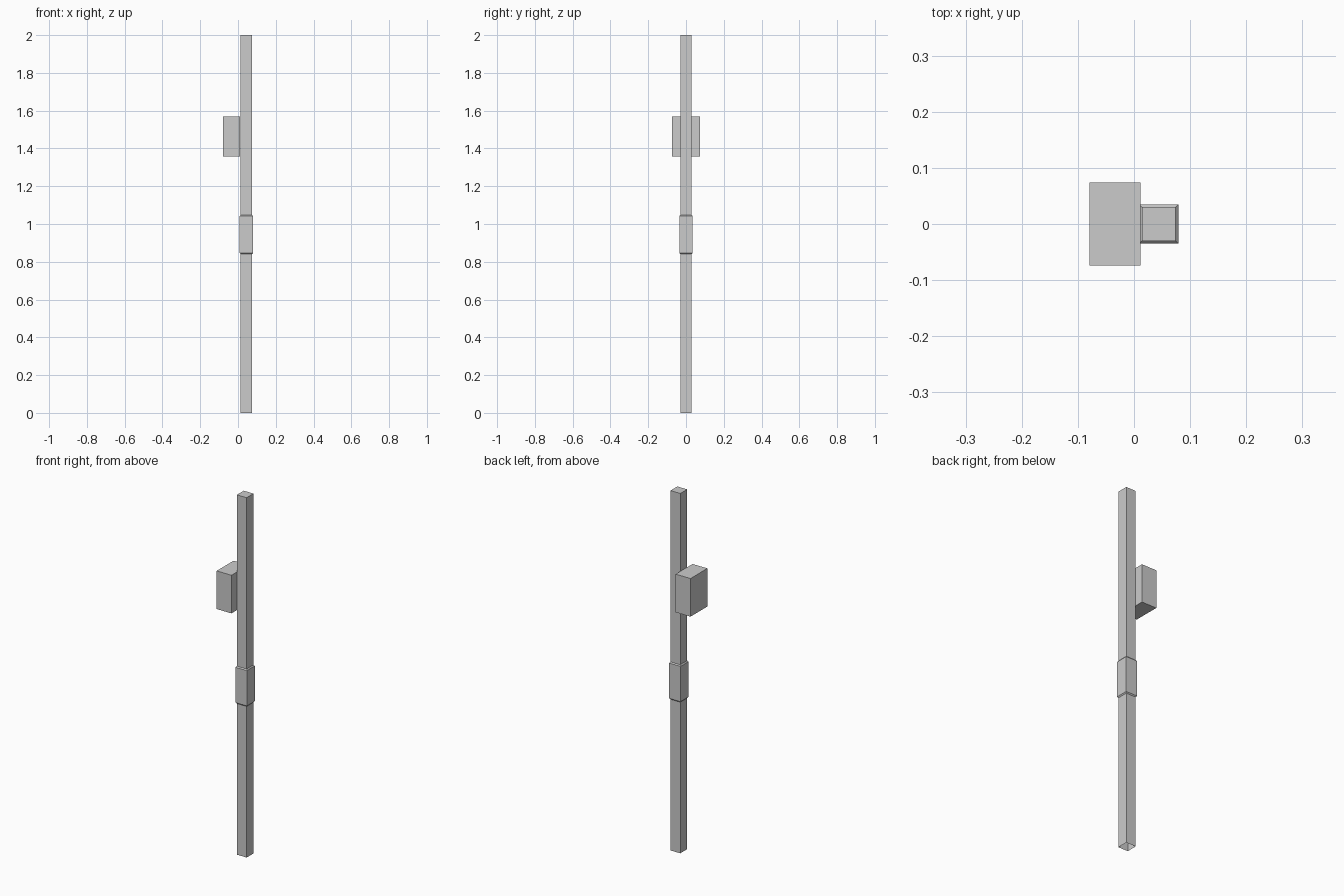
import bpy, bmesh
from mathutils import Matrix

if "Cube" in bpy.data.objects:
    bpy.data.objects.remove(bpy.data.objects["Cube"])


def finish(name, bm):
    """Turn a bmesh into a named object."""
    bmesh.ops.recalc_face_normals(bm, faces=bm.faces)
    mesh = bpy.data.meshes.new(name)
    bm.to_mesh(mesh)
    bm.free()
    obj = bpy.data.objects.new(name, mesh)
    bpy.context.collection.objects.link(obj)
    return obj


def box(name, lo, hi):
    """Closed box between two corners."""
    size = [b - a for a, b in zip(lo, hi)]
    mid = [(a + b) / 2 for a, b in zip(lo, hi)]
    bm = bmesh.new()
    bmesh.ops.create_cube(bm, size=1, matrix=Matrix.Translation(mid) @ Matrix.Diagonal((*size, 1)))
    return finish(name, bm)


def square_loft(name, cx, rings):
    """Square tube through (z, half width) rings, capped on top only."""
    bm = bmesh.new()
    loops = [[bm.verts.new((cx + sx * h, sy * h, z))
              for sx, sy in ((-1, -1), (1, -1), (1, 1), (-1, 1))] for z, h in rings]
    for a, b in zip(loops, loops[1:]):
        for i in range(4):
            j = (i + 1) % 4
            bm.faces.new((a[i], a[j], b[j], b[i]))
    bm.faces.new(loops[-1])
    return finish(name, bm)


# Post with a slightly thicker collar; the foot is open
POST, COLLAR = 0.030, 0.035
square_loft("post_with_collar", 0.0442, [
    (0.0, POST), (0.840, POST), (0.846, COLLAR),
    (1.042, COLLAR), (1.048, POST), (2.0, POST)])

# Control box mounted on the left side of the post
box("mounted_box", (-0.0795, -0.074, 1.357), (0.0115, 0.074, 1.569))
